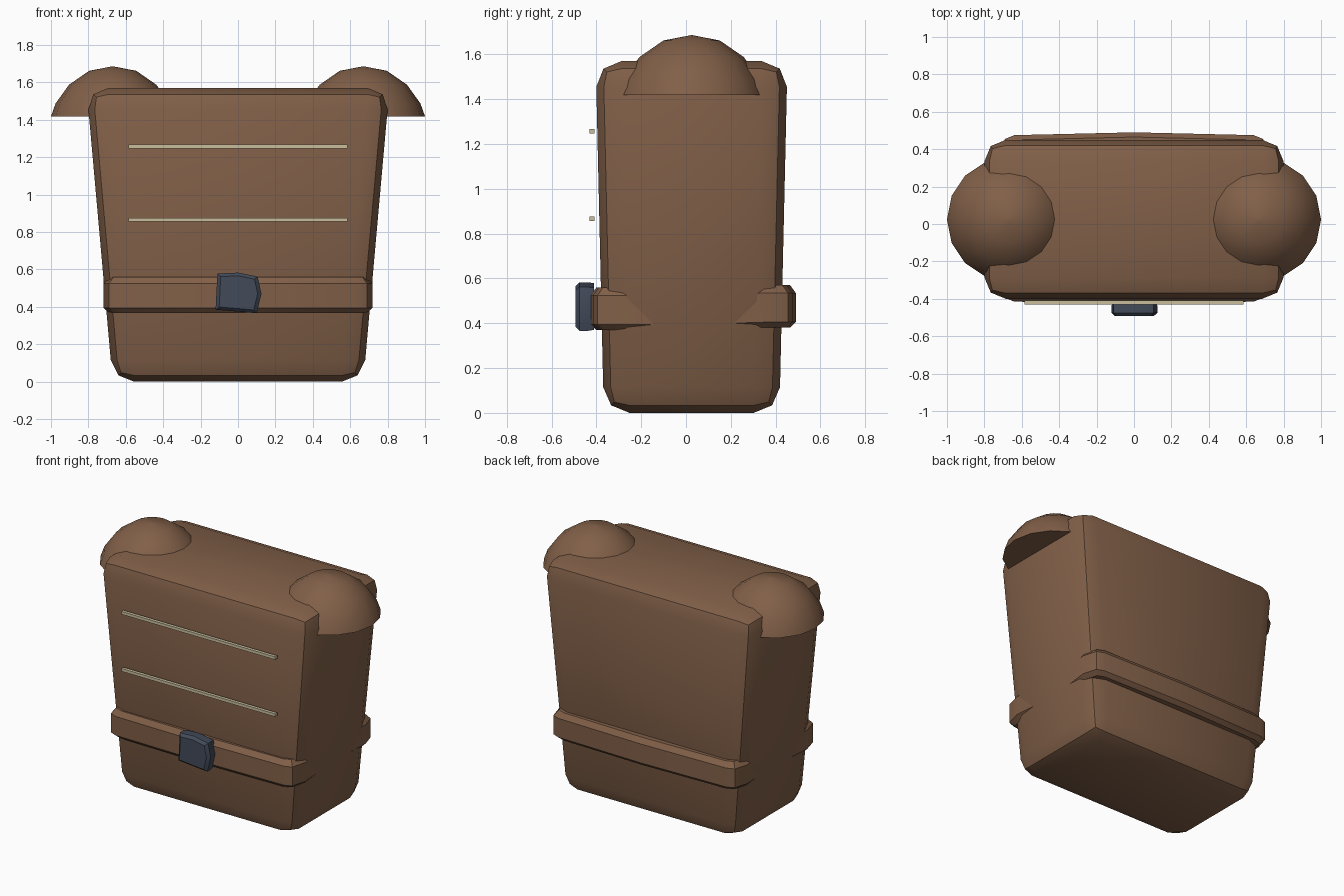
import bpy, bmesh, math
from mathutils import Vector

old = bpy.data.objects.get("Cube")
if old:
    bpy.data.objects.remove(old, do_unlink=True)

MID_Y = 0.025


def material(name, rgb):
    m = bpy.data.materials.new(name)
    m.use_nodes = True
    m.diffuse_color = (*rgb, 1)
    m.node_tree.nodes["Principled BSDF"].inputs["Base Color"].default_value = (*rgb, 1)
    return m


brown = material("brown leather", (0.22, 0.116, 0.065))
cream = material("cream trim", (0.58, 0.51, 0.34))
slate = material("slate metal", (0.055, 0.069, 0.1))


def finish(name, bm, mat, angle=30):
    bmesh.ops.recalc_face_normals(bm, faces=bm.faces[:])
    mesh = bpy.data.meshes.new(name)
    bm.to_mesh(mesh)
    bm.free()
    mesh.materials.append(mat)
    ob = bpy.data.objects.new(name, mesh)
    bpy.context.collection.objects.link(ob)
    bpy.ops.object.select_all(action='DESELECT')
    ob.select_set(True)
    bpy.context.view_layer.objects.active = ob
    bpy.ops.object.shade_smooth_by_angle(angle=math.radians(angle))
    return ob


def loft(rings, cap=True, closed=False):
    """Skin a list of equal-length point loops."""
    bm = bmesh.new()
    loops = [[bm.verts.new(p) for p in ring] for ring in rings]
    pairs = list(zip(loops, loops[1:]))
    if closed:
        pairs.append((loops[-1], loops[0]))
    for a, b in pairs:
        n = len(a)
        for i in range(n):
            j = (i + 1) % n
            bm.faces.new((a[i], a[j], b[j], b[i]))
    if cap and not closed:
        bm.faces.new(loops[0])
        bm.faces.new(loops[-1])
    return bm


# Body: tapered box with rounded edges
bm = bmesh.new()
bmesh.ops.create_cube(bm, size=2)
for v in bm.verts:
    hx, hy, z = (0.81, 0.428, 1.57) if v.co.z > 0 else (0.67, 0.392, 0)
    v.co = Vector((v.co.x * hx, v.co.y * hy + MID_Y, z))
bmesh.ops.bevel(bm, geom=bm.edges[:], offset=0.115, segments=2, profile=0.5, affect='EDGES')
finish("bag_body", bm, brown)

# Shoulder domes, flat underneath
dome_profile = [(0.33, 1.418), (0.305, 1.488), (0.233, 1.588), (0.126, 1.662), (0.002, 1.686)]
for side, label in ((1, "left"), (-1, "right")):
    rings = []
    for r, z in dome_profile:
        turns = [math.tau * i / 16 for i in range(16)]
        rings.append([(side * 0.67 + r * math.cos(t), MID_Y + r * math.sin(t), z) for t in turns])
    finish(label + "_dome", loft(rings), brown, 40)

# Belt: a band around the body that sinks into its sides
half = [(0, -0.425), (0.64, -0.415), (0.69, -0.395), (0.718, -0.29), (0.69, 0.03),
        (0.718, 0.36), (0.69, 0.455), (0.64, 0.475), (0, 0.49)]
plan = half + [(-x, y) for x, y in half[-2:0:-1]]
section = [(0.1, 0.37), (0.025, 0.37), (0, 0.395), (0, 0.525), (0.025, 0.56), (0.1, 0.56)]


def inset(x, y, d):
    sx = 0 if x == 0 else math.copysign(1, x)
    sy = 0 if abs(y - MID_Y) < 0.02 else math.copysign(1, y)
    return x - sx * d, y - sy * d


rings = []
for d, z in section:
    rings.append([(*inset(x, y, d), z + (0.01 if y > 0.1 else 0)) for x, y in plan])
finish("belt", loft(rings, closed=True), brown)

# Buckle: slightly irregular plate with a bevelled rim
outline = [(-0.11, 0.578), (0, 0.583), (0.105, 0.562), (0.125, 0.47), (0.1, 0.366), (-0.12, 0.385)]
rings = []
for y, s in ((-0.41, 0.96), (-0.44, 1), (-0.475, 1), (-0.493, 0.84)):
    rings.append([(x * s, y, 0.475 + (z - 0.475) * s) for x, z in outline])
finish("buckle", loft(rings), slate)

# Trim bars floating in front of the body
for z, label in ((1.258, "upper"), (0.866, "lower")):
    bm = bmesh.new()
    bmesh.ops.create_cube(bm, size=1)
    for v in bm.verts:
        v.co = Vector((v.co.x * 1.17, v.co.y * 0.022 - 0.42, v.co.z * 0.02 + z))
    finish(label + "_trim_bar", bm, cream)
